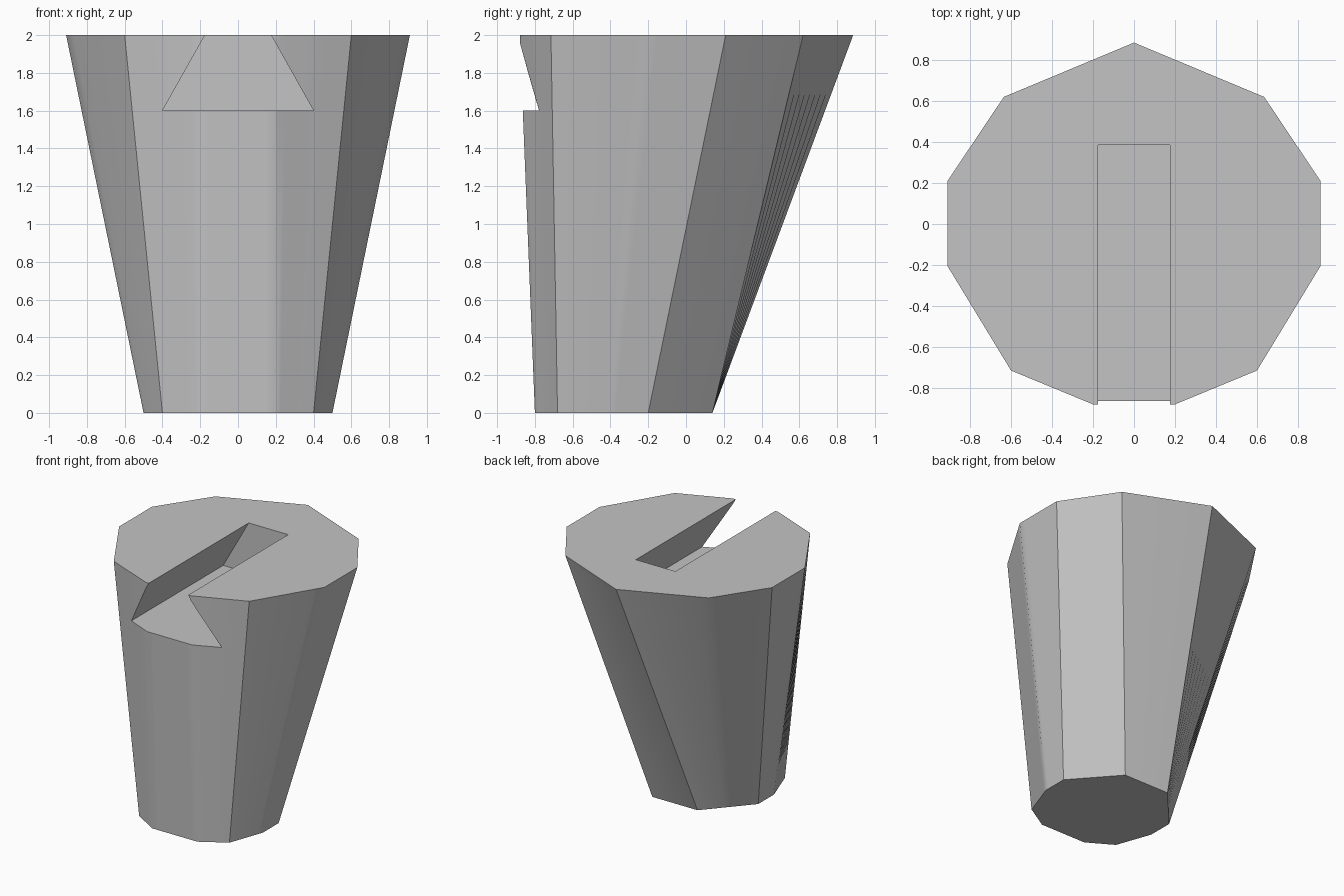
import bpy, bmesh, math
from mathutils import Vector

cube = bpy.data.objects.get("Cube")
if cube:
    bpy.data.objects.remove(cube, do_unlink=True)

grey = bpy.data.materials.new("light_grey")
grey.use_nodes = True
colour = (0.55, 0.55, 0.55, 1)
grey.diffuse_color = colour
grey.node_tree.nodes["Principled BSDF"].inputs["Base Color"].default_value = colour


def make_object(name, bm):
    bmesh.ops.recalc_face_normals(bm, faces=bm.faces)
    mesh = bpy.data.meshes.new(name)
    bm.to_mesh(mesh)
    bm.free()
    mesh.materials.append(grey)
    obj = bpy.data.objects.new(name, mesh)
    bpy.context.collection.objects.link(obj)
    return obj


def outline(points, z, steps):
    """Closed outline with each side split into equal steps."""
    corners = [Vector((x, y, z)) for x, y in points]
    return [a.lerp(b, i / steps)
            for a, b in zip(corners, corners[1:] + corners[:1])
            for i in range(steps)]


# Matching corners of the two ends, from the back point around by the left side
top = [(0, .885), (.635, .62), (.91, .21), (.91, -.205), (.6, -.715), (.2, -.88),
       (-.2, -.88), (-.6, -.715), (-.91, -.205), (-.91, .21), (-.635, .62)]
bottom = [(-.2, .14), (.2, .14), (.5, -.2), (.5, -.4), (.4, -.68), (.2, -.8),
          (-.2, -.8), (-.4, -.68), (-.5, -.4), (-.5, -.2), (-.35, -.03)]

# Tapered body: ruled sides between the two outlines
bm = bmesh.new()
rings = [[bm.verts.new(p) for p in outline(points, z, 8)]
         for points, z in ((bottom, 0), (top, 2))]
low, high = rings
for i in range(len(low)):
    j = (i + 1) % len(low)
    bm.faces.new((low[i], low[j], high[j], high[i]))
for ring in rings:
    bm.faces.new(ring)
body = make_object("tapered_body", bm)

# Dovetail slot cutter: trapezoid carried past the top and the front
bm = bmesh.new()
slope = (.4 - .175) / .4
top_z = 2.1
half = .175 - slope * (top_z - 2)
section = [(-.4, 1.6), (.4, 1.6), (half, top_z), (-half, top_z)]
face = bm.faces.new([bm.verts.new((x, .385, z)) for x, z in section])
extruded = bmesh.ops.extrude_face_region(bm, geom=[face])["geom"]
bmesh.ops.translate(bm, vec=(0, -1.6, 0),
                    verts=[v for v in extruded if isinstance(v, bmesh.types.BMVert)])
cutter = make_object("slot_cutter", bm)

# Cut the slot and apply it
cut = body.modifiers.new("dovetail_slot", 'BOOLEAN')
cut.operation = 'DIFFERENCE'
cut.solver = 'EXACT'
cut.object = cutter
bpy.ops.object.select_all(action='DESELECT')
body.select_set(True)
bpy.context.view_layer.objects.active = body
bpy.ops.object.modifier_apply(modifier=cut.name)
bpy.data.objects.remove(cutter, do_unlink=True)

bpy.ops.object.shade_smooth_by_angle(angle=math.radians(30))
